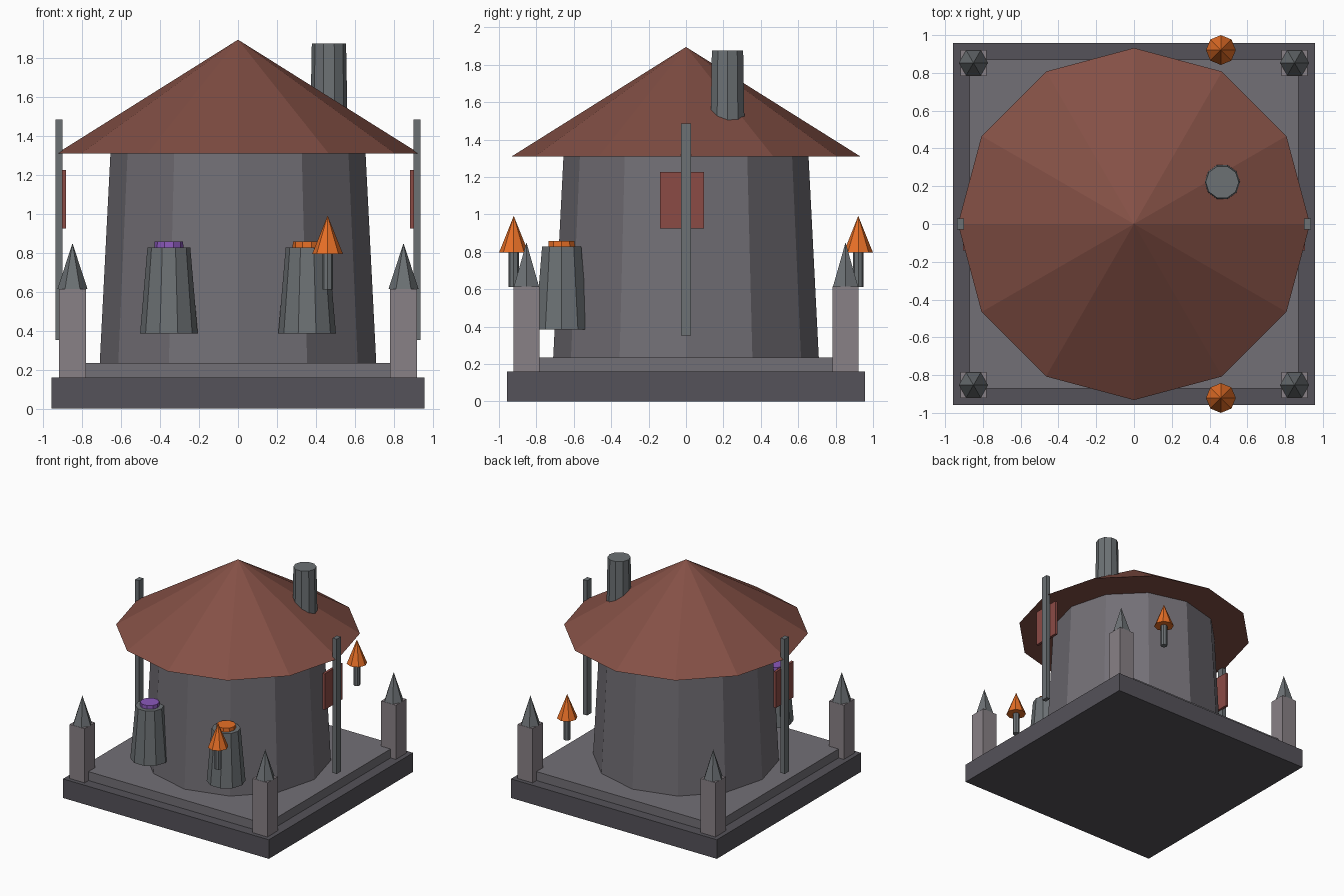
import bpy
import math

if "Cube" in bpy.data.objects:
    bpy.data.objects.remove(bpy.data.objects["Cube"])


def material(name, rgb):
    m = bpy.data.materials.new(name)
    m.diffuse_color = (*rgb, 1)
    m.use_nodes = True
    m.node_tree.nodes["Principled BSDF"].inputs["Base Color"].default_value = m.diffuse_color
    return m


STONE = material("stone", (0.17, 0.16, 0.18))
DARK = material("dark_stone", (0.09, 0.085, 0.10))
LIGHT = material("light_stone", (0.25, 0.22, 0.24))
METAL = material("slate", (0.15, 0.165, 0.175))
ROOF = material("roof_red", (0.23, 0.08, 0.06))
CLOTH = material("banner_red", (0.26, 0.07, 0.06))
ORANGE = material("orange", (0.80, 0.16, 0.02))
PURPLE = material("purple", (0.26, 0.10, 0.50))


def finish(name, mat):
    ob = bpy.context.object
    ob.name = name
    ob.data.materials.append(mat)
    return ob


def box(name, mat, x, y, z):
    """Box from (min, max) ranges on each axis."""
    bpy.ops.mesh.primitive_cube_add(size=1, location=[sum(r) / 2 for r in (x, y, z)])
    ob = finish(name, mat)
    ob.scale = [r[1] - r[0] for r in (x, y, z)]
    bpy.ops.object.transform_apply(location=False, rotation=False, scale=True)


def frustum(name, mat, sides, r0, r1, z0, z1, x=0, y=0):
    """Upright flat-sided cone or cylinder with a corner on the x axis."""
    bpy.ops.mesh.primitive_cone_add(vertices=sides, radius1=r0, radius2=r1, depth=z1 - z0,
                                    location=(x, y, (z0 + z1) / 2),
                                    rotation=(0, 0, math.pi / 2))
    finish(name, mat)


# Stepped base
box("base_slab", DARK, (-0.957, 0.957), (-0.957, 0.957), (0, 0.16))
box("base_step", STONE, (-0.87, 0.87), (-0.87, 0.87), (0.16, 0.235))

# Tower, roof and chimney
frustum("tower", STONE, 12, 0.71, 0.655, 0.235, 1.312)
frustum("roof", ROOF, 12, 0.932, 0, 1.31, 1.895)
frustum("chimney", METAL, 10, 0.097, 0.088, 1.38, 1.875, 0.467, 0.222)

# Corner posts with pointed caps
for sx in (-1, 1):
    for sy in (-1, 1):
        x, y = 0.85 * sx, 0.853 * sy
        box("corner_post", LIGHT, (x - 0.069, x + 0.069), (y - 0.069, y + 0.069), (0.16, 0.615))
        frustum("post_cap", METAL, 6, 0.077, 0, 0.615, 0.85, x, y)

# Tapered vats on the front with coloured lids
for side, mat in ((-1, PURPLE), (1, ORANGE)):
    x, y = 0.355 * side, -0.665
    frustum("vat", METAL, 10, 0.148, 0.11, 0.385, 0.828, x, y)
    frustum("vat_lid", mat, 10, 0.075, 0.073, 0.82, 0.858, x, y)

# Torches at front and back
for sy in (-1, 1):
    frustum("torch_handle", METAL, 8, 0.027, 0.027, 0.613, 0.81, 0.46, 0.921 * sy)
    frustum("torch_flame", ORANGE, 8, 0.079, 0, 0.795, 0.992, 0.46, 0.921 * sy)

# Banner poles on both sides, banner on the inner face
for sx in (-1, 1):
    box("banner_pole", METAL, sorted((0.9 * sx, 0.937 * sx)), (-0.028, 0.028), (0.353, 1.485))
    box("banner", CLOTH, sorted((0.882 * sx, 0.904 * sx)), (-0.139, 0.097), (0.925, 1.227))
